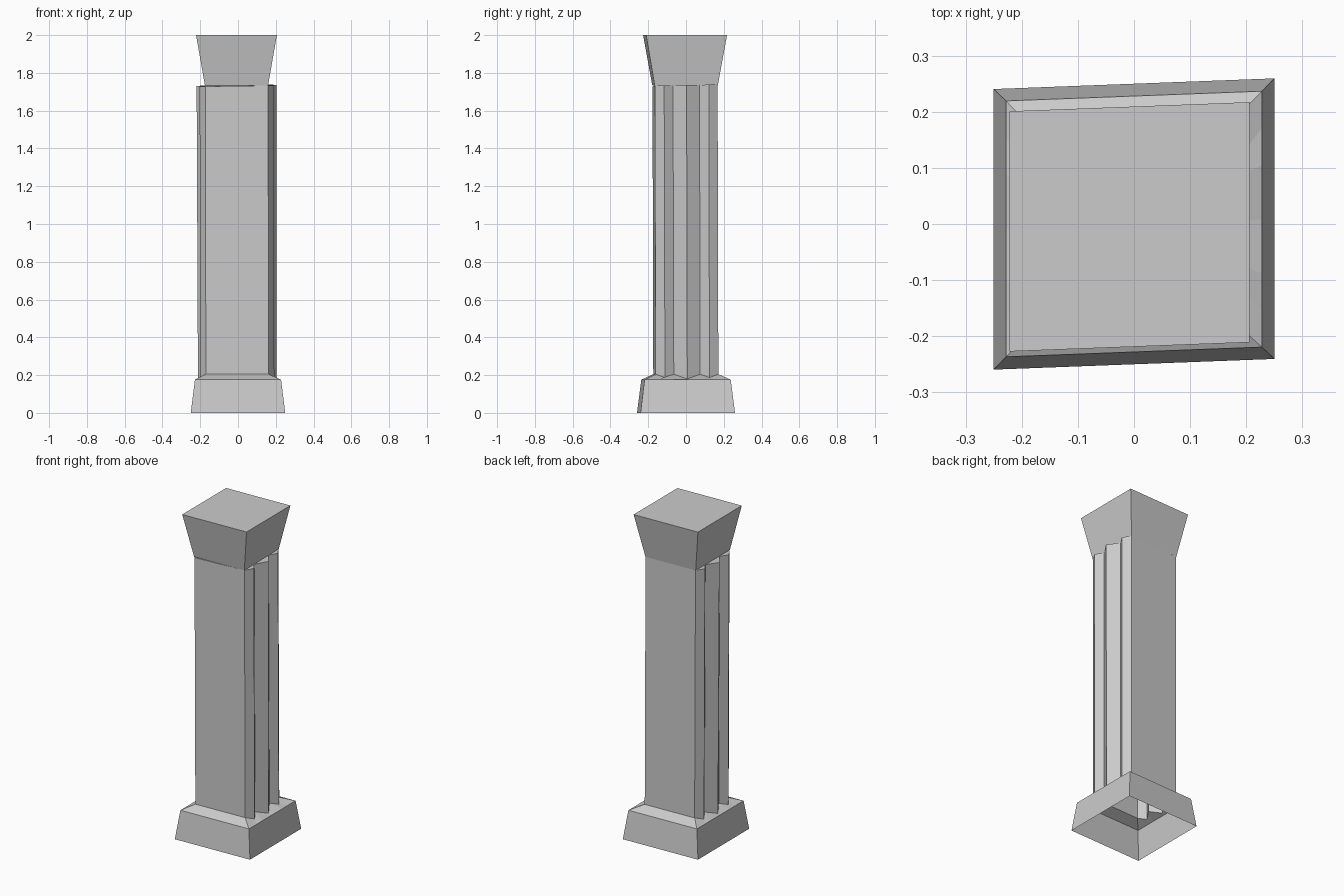
import bpy, bmesh

if "Cube" in bpy.data.objects:
    bpy.data.objects.remove(bpy.data.objects["Cube"], do_unlink=True)

SHEAR = 0.038
stone = bpy.data.materials.new("grey stone")
stone.use_nodes = True
stone.diffuse_color = (0.6, 0.6, 0.6, 1)
stone.node_tree.nodes["Principled BSDF"].inputs["Base Color"].default_value = (0.6, 0.6, 0.6, 1)

# Offsets along each fluted side: corner, rib, groove, rib, groove, rib, corner
STEPS = [-0.166, -0.118, -0.07, 0, 0.07, 0.118, 0.166]


def outline(half, rib_mid=None, rib_end=None):
    """Counter-clockwise outline, with optional pointed ribs on the two sides."""
    side = []
    for i, y in enumerate(STEPS):
        x = half
        if rib_mid and i % 2:
            x = rib_mid if i == 3 else rib_end
        side.append((x, y if rib_mid else y * half / STEPS[-1]))
    return side + [(-x, -y) for x, y in side]


def place(points, height, cx=0.0, cy=0.0):
    """Lift an outline to a height and give it the slightly crooked plan."""
    return [(x + cx, y + cy + SHEAR * x, height(x, y) if callable(height) else height)
            for x, y in points]


def build(name, loops, cap_top):
    bm = bmesh.new()
    rings = [[bm.verts.new(p) for p in loop] for loop in loops]
    for low, high in zip(rings, rings[1:]):
        n = len(low)
        for i in range(n):
            j = (i + 1) % n
            bm.faces.new((low[i], low[j], high[j], high[i]))
    if cap_top:
        bm.faces.new(rings[-1])
    mesh = bpy.data.meshes.new(name)
    bm.to_mesh(mesh)
    bm.free()
    mesh.materials.append(stone)
    obj = bpy.data.objects.new(name, mesh)
    bpy.context.collection.objects.link(obj)


def lip_height(x, y):
    """The base lip slopes up from its rim to the shaft."""
    return 0.205 - 0.025 * (abs(x) - 0.166) / 0.042


def top_height(x, y):
    return 1.733 + 0.015 * x + 0.015 * y


# Hollow plinth with a sloping lip that meets the ribs
shaft_foot = place(outline(0.166, 0.208, 0.196), lip_height, -0.004, -0.001)
build("base", [place(outline(0.25), 0), place(outline(0.228), 0.176), shaft_foot], False)

# Ribbed shaft, closed above
shaft_head = place(outline(0.166, 0.212, 0.196), top_height, -0.007, -0.005)
build("shaft", [shaft_foot, shaft_head], True)

# Flared capital
corners = [(1, -1), (1, 1), (-1, 1), (-1, -1)]
build("capital", [place([(x * h, y * h) for x, y in corners], z, -0.008, -0.005)
                  for h, z in ((0.167, 1.733), (0.214, 2.0))], True)
